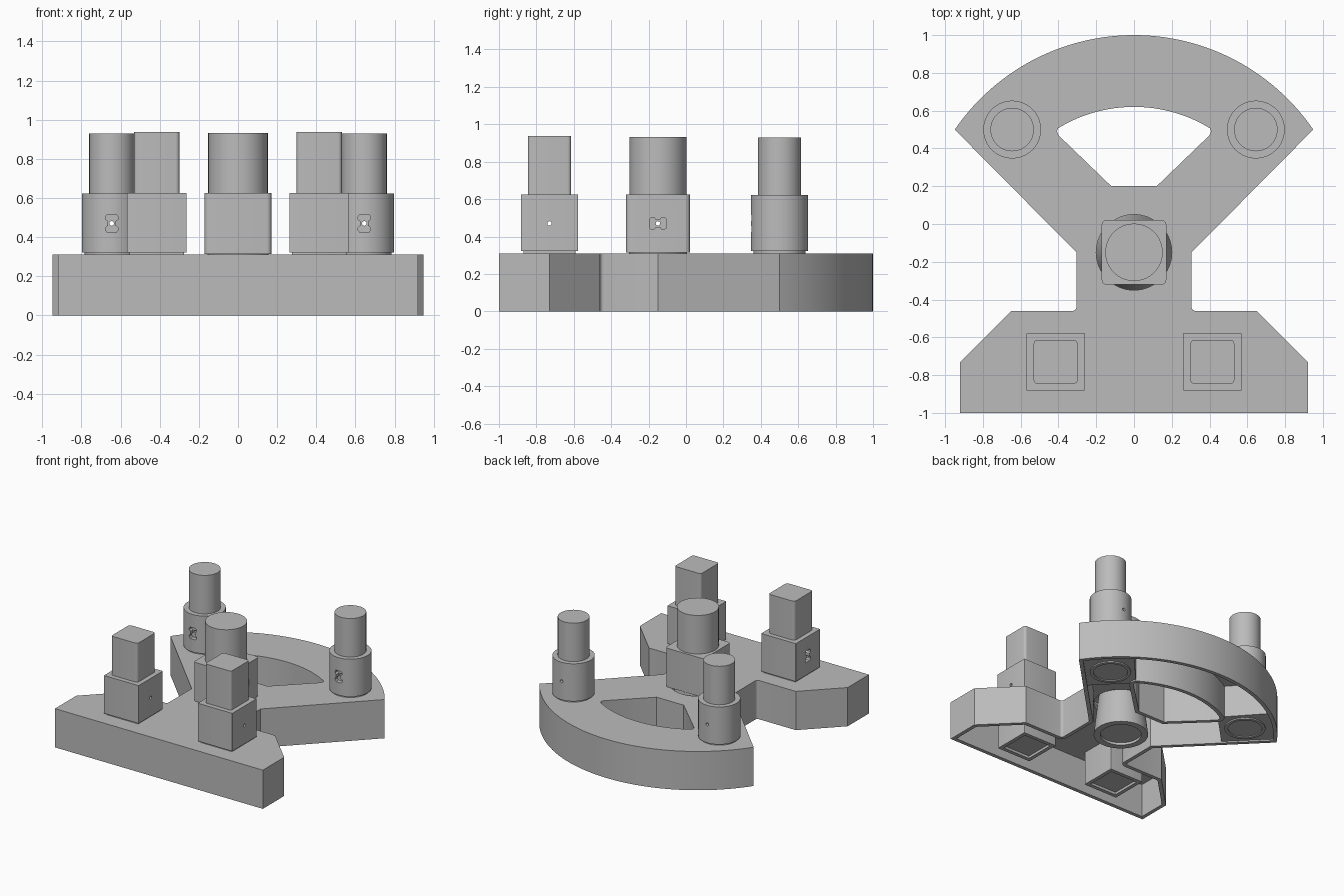
import bpy, bmesh, math
from mathutils import Vector, Matrix

scene = bpy.context.scene
if "Cube" in scene.objects:
    bpy.data.objects.remove(scene.objects["Cube"])

grey = bpy.data.materials.new("plain_grey")
grey.use_nodes = True
grey.diffuse_color = (0.5, 0.5, 0.5, 1)
grey.node_tree.nodes["Principled BSDF"].inputs["Base Color"].default_value = (0.5, 0.5, 0.5, 1)

HUB = Vector((0, -0.15))
TOP = 0.31


def finish(name, bm):
    bmesh.ops.recalc_face_normals(bm, faces=bm.faces)
    mesh = bpy.data.meshes.new(name)
    bm.to_mesh(mesh)
    bm.free()
    mesh.materials.append(grey)
    ob = bpy.data.objects.new(name, mesh)
    scene.collection.objects.link(ob)
    return ob


def prism(name, outline, z0, z1):
    bm = bmesh.new()
    face = bm.faces.new([bm.verts.new((p[0], p[1], z0)) for p in outline])
    up = bmesh.ops.extrude_face_region(bm, geom=[face])["geom"]
    bmesh.ops.translate(bm, vec=(0, 0, z1 - z0), verts=[v for v in up if isinstance(v, bmesh.types.BMVert)])
    return finish(name, bm)


def cone(name, centre, r0, r1, z0, z1, n=64):
    bm = bmesh.new()
    place = Matrix.Translation((centre[0], centre[1], (z0 + z1) / 2))
    bmesh.ops.create_cone(bm, cap_ends=True, segments=n, radius1=r0, radius2=r1, depth=z1 - z0, matrix=place)
    return finish(name, bm)


def arc(centre, r, a0, a1, n):
    angles = [math.radians(a0 + (a1 - a0) * i / n) for i in range(n + 1)]
    return [Vector((centre[0] + r * math.cos(a), centre[1] + r * math.sin(a))) for a in angles]


def rounded_square(centre, half, r):
    pts = []
    for i, (sx, sy) in enumerate([(1, 1), (-1, 1), (-1, -1), (1, -1)]):
        corner = (centre[0] + sx * (half - r), centre[1] + sy * (half - r))
        pts += arc(corner, r, 90 * i, 90 * i + 90, 5)
    return pts


def inset(pts, d):
    # Mitred offset of an anticlockwise outline; positive goes inward
    out = []
    for i, p in enumerate(pts):
        a, b = (p - pts[i - 1]).normalized(), (pts[(i + 1) % len(pts)] - p).normalized()
        na, nb = Vector((-a.y, a.x)), Vector((-b.y, b.x))
        out.append(p + (na + nb) * d / (1 + na.dot(nb)))
    return out


def mirrored(pts):
    return pts + [Vector((-p.x, p.y)) for p in reversed(pts) if p.x > 0.001]


def cut(ob, *cutters):
    for c in cutters:
        mod = ob.modifiers.new("cut", "BOOLEAN")
        mod.operation, mod.solver, mod.object = "DIFFERENCE", "EXACT", c
        bpy.context.view_layer.update()
        mesh = bpy.data.meshes.new_from_object(ob.evaluated_get(bpy.context.evaluated_depsgraph_get()))
        ob.modifiers.clear()
        ob.data = mesh
        bpy.data.objects.remove(c)
    return ob


# Hollow base: fan at the back, narrow waist, wide foot in front
half = [Vector(p) for p in [(0.92, -1), (0.92, -0.73), (0.65, -0.46)]]
half += arc((0.325, -0.44), 0.02, 270, 180, 4)
half += [Vector((0.305, -0.15))] + arc(HUB, 1.15, 34.4, 90, 28)
outline = mirrored(half)
window = mirrored([Vector(p) for p in [(0.12, 0.2), (0.4, 0.47), (0.408, 0.49)]] + arc(HUB, 0.77, 58.5, 90, 16))

cavity = prism("cavity", inset(outline, 0.03), -0.1, 0.27)
cut(cavity, prism("window_wall", inset(window, -0.03), -0.2, 0.4))
base = prism("base", outline, 0, TOP)
cut(base, cavity, prism("window", window, -0.2, 0.5), cone("hub_hole", HUB, 0.2, 0.2, -0.2, 0.5))

# Tapered hub sleeve in the middle
hub = cone("hub_sleeve", HUB, 0.2, 0.165, 0, TOP)
cut(hub, cone("hub_recess", HUB, 0.15, 0.15, -0.05, 0.02))

# Closed pads under the fan corners
for side, label in ((1, "left"), (-1, "right")):
    pad = arc(HUB, 1.135, 35, 55, 10) + [Vector((0.41, 0.51)), Vector((0.41, 0.47)), Vector((0.655, 0.22))]
    pad = prism(label + "_fan_pad", [(side * p.x, p.y) for p in pad], 0.012, 0.28)
    centre = (side * 0.645, 0.5)
    rim = cone(label + "_pad_rim", centre, 0.15, 0.15, 0.002, 0.1)
    cut(rim, cone("rim_recess", centre, 0.125, 0.125, -0.05, 0.01))


def keyhole(body, centre, angle, reach, upright):
    # Pinched slot on one face, with a pinhole running through to the other
    w, h = 0.046, 0.032
    quarter = [(w, 0), (w, h * 0.7), (w * 0.75, h), (w * 0.45, h), (w * 0.25, h * 0.6), (0, h * 0.6)]
    upper = quarter + [(-x, y) for x, y in reversed(quarter[:-1])]
    shape = upper + [(x, -y) for x, y in reversed(upper[1:-1])]
    if upright:
        shape = [(-y, x) for x, y in shape]
    place = (Matrix.Translation((centre[0], centre[1], 0.47)) @ Matrix.Rotation(angle, 4, "Z")
             @ Matrix.Rotation(math.pi / 2, 4, "X"))
    slot = prism("slot", shape, reach - 0.035, reach + 0.05)
    pin = cone("pinhole", (0, 0), 0.012, 0.012, -0.4, 0.4, 16)
    for c in (slot, pin):
        c.data.transform(place)
    cut(body, slot, pin)


# Round pegs on the fan and square pegs on the foot
for side, label in ((1, "left"), (-1, "right")):
    c = (side * 0.645, 0.5)
    cone(label + "_round_neck", c, 0.14, 0.14, 0.3, 0.33)
    body = cone(label + "_round_body", c, 0.153, 0.153, 0.322, 0.622)
    keyhole(body, c, 0, 0.153, True)
    cone(label + "_round_peg", c, 0.115, 0.115, 0.615, 0.93)

    c = (side * 0.415, -0.73)
    socket = prism(label + "_square_socket", rounded_square(c, 0.15, 0.005), 0, 0.29)
    cut(socket, prism("socket_recess", rounded_square(c, 0.12, 0.005), -0.05, 0.02))
    prism(label + "_square_neck", rounded_square(c, 0.14, 0.005), 0.3, 0.33)
    body = prism(label + "_square_body", rounded_square(c, 0.153, 0.003), 0.322, 0.625)
    keyhole(body, c, -math.pi / 2, 0.153, True)
    prism(label + "_square_peg", rounded_square(c, 0.116, 0.02), 0.615, 0.937)

# Central peg
cone("centre_neck", HUB, 0.155, 0.155, 0.3, 0.33)
body = prism("centre_body", rounded_square(HUB, 0.171, 0.025), 0.315, 0.625)
keyhole(body, HUB, math.pi / 2, 0.171, False)
cone("centre_peg", HUB, 0.152, 0.152, 0.615, 0.933)

# Smooth the round walls and keep the edges crisp
bpy.ops.object.select_all(action="DESELECT")
for ob in scene.objects:
    if ob.type == "MESH":
        ob.select_set(True)
        bpy.context.view_layer.objects.active = ob
bpy.ops.object.shade_smooth_by_angle(angle=math.radians(30))
